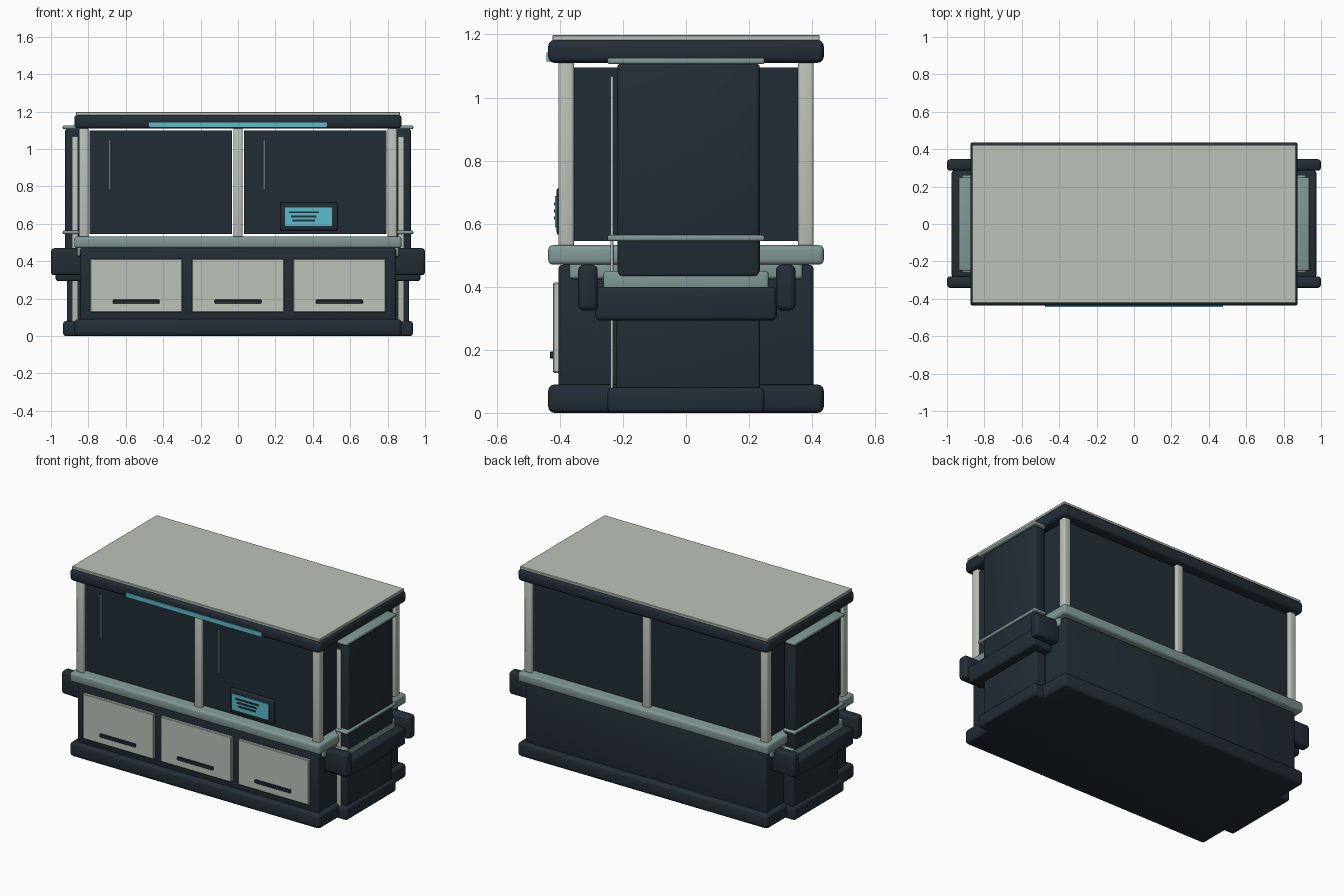
import bpy
import bmesh
from mathutils import Vector

if "Cube" in bpy.data.objects:
    bpy.data.objects.remove(bpy.data.objects["Cube"], do_unlink=True)


def material(name, rgb):
    # Display values are converted to linear
    lin = [((c / 255 + 0.055) / 1.055) ** 2.4 for c in rgb]
    mat = bpy.data.materials.new(name)
    mat.use_nodes = True
    mat.diffuse_color = (*lin, 1)
    bsdf = next(n for n in mat.node_tree.nodes if n.type == "BSDF_PRINCIPLED")
    bsdf.inputs["Base Color"].default_value = (*lin, 1)
    return mat


DARK = material("dark slate", (35, 45, 54))
LIGHT = material("pale stone", (188, 194, 184))
TEAL = material("grey teal", (128, 152, 150))
CYAN = material("bright cyan", (91, 188, 204))


def box(name, x, y, z, mat, bevel=0.0, segments=3):
    """Box between the given (low, high) ranges, with rounded edges."""
    lo, hi = Vector(map(min, (x, y, z))), Vector(map(max, (x, y, z)))
    bm = bmesh.new()
    bmesh.ops.create_cube(bm, size=1)
    for v in bm.verts:
        v.co = (lo + hi) / 2 + v.co * (hi - lo)
    if bevel:
        bmesh.ops.bevel(bm, geom=bm.edges[:], offset=bevel, segments=segments,
                        profile=0.5, affect="EDGES", clamp_overlap=True)
    mesh = bpy.data.meshes.new(name)
    bm.to_mesh(mesh)
    bm.free()
    mesh.materials.append(mat)
    obj = bpy.data.objects.new(name, mesh)
    bpy.context.collection.objects.link(obj)
    if bevel:
        bpy.ops.object.select_all(action="DESELECT")
        obj.select_set(True)
        bpy.context.view_layer.objects.active = obj
        bpy.ops.object.shade_smooth_by_angle()
    return obj


def sym(half):
    return (-half, half)


def around(centre, half):
    return (centre - half, centre + half)


# Base cabinet, counter and roof
box("plinth", sym(0.875), sym(0.437), (0, 0.09), DARK, 0.02)
box("cabinet_body", sym(0.845), sym(0.405), (0.07, 0.47), DARK, 0.015)
box("counter_support", sym(0.86), sym(0.37), (0.425, 0.48), TEAL, 0.01)
box("counter", sym(0.875), sym(0.437), (0.47, 0.532), TEAL, 0.015)
box("roof", sym(0.875), sym(0.437), (1.11, 1.183), DARK, 0.02)
box("roof_plate", sym(0.867), sym(0.424), (1.18, 1.198), LIGHT, 0.003, 1)
box("light_strip", sym(0.475), (-0.443, -0.43), (1.115, 1.143), CYAN)

# Posts and the dark panes between them
for side, y in (("front", -0.38), ("back", 0.38)):
    for place, x in (("right", -0.825), ("middle", 0), ("left", 0.825)):
        box(f"{side}_{place}_post", around(x, 0.025), around(y, 0.025),
            (0.525, 1.115), LIGHT, 0.01)
    for place, x in (("right", -0.413), ("left", 0.413)):
        box(f"{side}_{place}_pane", around(x, 0.382), around(y, 0.009),
            (0.545, 1.098), DARK)
for place, x in (("right", -0.825), ("left", 0.825)):
    box(f"{place}_end_pane", around(x, 0.009), sym(0.357), (0.545, 1.096), DARK)

# Vertical door handles
for place, x in (("right", -0.685), ("left", 0.14)):
    box(f"{place}_door_handle", around(x, 0.007), (-0.4, -0.385),
        (0.78, 1.05), TEAL, 0.003, 1)

# Drawers
for place, x in (("right", -0.544), ("middle", 0), ("left", 0.542)):
    box(f"{place}_drawer_front", around(x, 0.247), (-0.422, -0.4),
        (0.127, 0.413), LIGHT, 0.004, 1)
    box(f"{place}_drawer_handle", around(x, 0.125), (-0.432, -0.415),
        (0.173, 0.194), DARK, 0.003, 1)

# Control screen
box("screen_frame", (0.226, 0.533), (-0.41, -0.38), (0.565, 0.713), DARK, 0.007)
box("screen", (0.25, 0.503), (-0.415, -0.407), (0.588, 0.688), CYAN)
for row, (x0, x1) in enumerate(((0.272, 0.433), (0.283, 0.42), (0.292, 0.412))):
    box(f"screen_line_{row}", (x0, x1), (-0.419, -0.413),
        around(0.662 - row * 0.022, 0.005), DARK)

# Matching service column, rail and bumpers at each end
for place, s in (("right", -1), ("left", 1)):
    def end(name, x0, x1, y, z, mat, bevel=0.0):
        box(f"{place}_{name}", (s * x0, s * x1), y, z, mat, bevel)

    end("column_plinth", 0.82, 0.935, sym(0.249), (0, 0.08), DARK, 0.015)
    end("column_lower", 0.83, 0.915, (-0.22, 0.234), (0.06, 0.42), DARK, 0.008)
    end("column_upper", 0.845, 0.925, (-0.218, 0.234), (0.43, 1.11), DARK, 0.015)
    end("column_cap", 0.85, 0.937, sym(0.249), (1.106, 1.126), TEAL, 0.007)
    end("column_band", 0.85, 0.937, sym(0.249), (0.545, 0.564), TEAL, 0.007)
    end("column_trim", 0.855, 0.888, (-0.24, -0.23), (0.07, 1.067), LIGHT, 0.002)
    end("rail_shelf", 0.83, 0.92, sym(0.262), (0.39, 0.45), TEAL, 0.01)
    end("rail", 0.83, 0.975, sym(0.288), (0.293, 0.4), DARK, 0.015)
    for where, y in (("front", -0.311), ("back", 0.316)):
        end(f"{where}_bumper", 0.83, 1.0, around(y, 0.031), (0.325, 0.47), DARK, 0.018)
